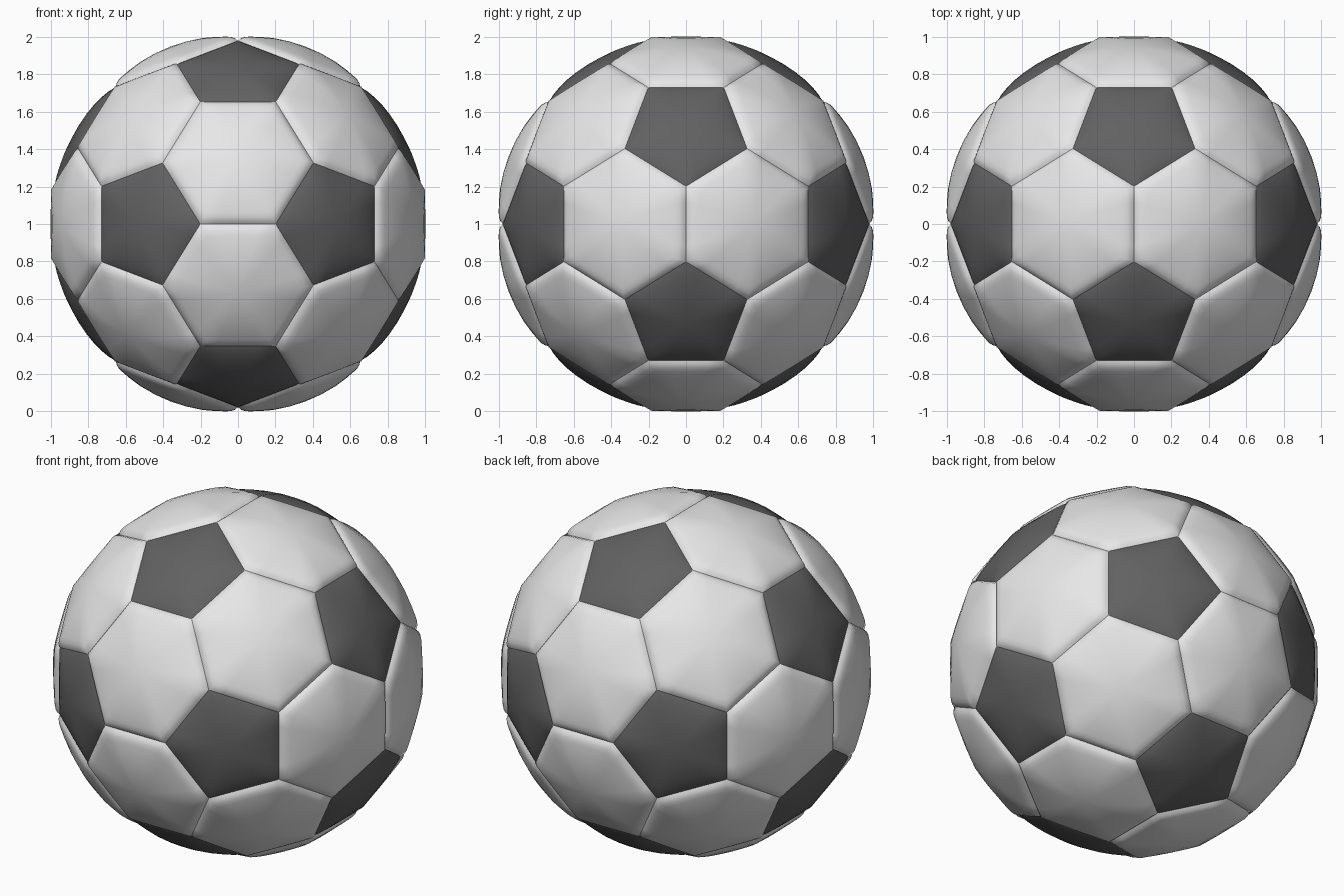
import bpy, bmesh, math
from mathutils import Vector
from itertools import combinations, product

if "Cube" in bpy.data.objects:
    bpy.data.objects.remove(bpy.data.objects["Cube"])

PHI = (1 + math.sqrt(5)) / 2


def cyclic(a, b, c):
    """All sign changes and cyclic rotations of a coordinate triple, as unit directions."""
    pts = set()
    for x, y, z in ((a, b, c), (c, a, b), (b, c, a)):
        for i, j, k in product((1, -1), repeat=3):
            pts.add((x * i + 0.0, y * j + 0.0, z * k + 0.0))
    return [Vector(p).normalized() for p in sorted(pts)]


def material(name, v):
    m = bpy.data.materials.new(name)
    m.diffuse_color = (v, v, v, 1)
    m.use_nodes = True
    m.node_tree.nodes["Principled BSDF"].inputs["Base Color"].default_value = m.diffuse_color
    return m


# panel centres and the 60 seam corners of the ball
pent_axes = cyclic(0, 1, PHI)
hex_axes = cyclic(1 / PHI, 0, PHI) + [Vector(p).normalized() for p in product((1, -1), repeat=3)]
corners = []
for a, b in combinations(pent_axes, 2):
    if a.dot(b) > 0.4:
        corners += [(2 * a + b).normalized(), (a + 2 * b).normalized()]

SEG = 5  # points along each panel side


def add_panel(bm, axis, rings, top):
    """Padded panel: polygon rim on the seams, rings easing to a round dome."""
    d = max(c.dot(axis) for c in corners)
    poly = [c for c in corners if c.dot(axis) > d - 1e-3]
    centre = axis * d
    u = (poly[0] - centre).normalized()
    w = axis.cross(u)
    poly.sort(key=lambda p: math.atan2((p - centre).dot(w), (p - centre).dot(u)))
    n = len(poly)
    rim = [poly[i].lerp(poly[(i + 1) % n], k / SEG) - centre
           for i in range(n) for k in range(SEG)]
    mean = sum(r.length for r in rim) / len(rim)
    loops = []
    for s, h in rings:
        loops.append([bm.verts.new(centre + axis * h +
                                   s * r.lerp(r.normalized() * mean, 1 - s) +
                                   Vector((0, 0, 1))) for r in rim])
    tip = bm.verts.new(centre + axis * top + Vector((0, 0, 1)))
    m = len(rim)
    for lo, hi in zip(loops, loops[1:]):
        for i in range(m):
            j = (i + 1) % m
            bm.faces.new((lo[i], lo[j], hi[j], hi[i]))
    for i in range(m):
        bm.faces.new((loops[-1][i], loops[-1][(i + 1) % m], tip))


def build(name, axes, rings, top, mat):
    bm = bmesh.new()
    for a in axes:
        add_panel(bm, a, rings, top)
    for f in bm.faces:
        f.smooth = True
    me = bpy.data.meshes.new(name)
    bm.to_mesh(me)
    bm.free()
    me.materials.append(mat)
    ob = bpy.data.objects.new(name, me)
    bpy.context.collection.objects.link(ob)
    return ob


# light six-sided panels: rounded rim, then a gentle dome
build("light_hexagon_panels", hex_axes,
      [(1, 0), (0.97, 0.018), (0.92, 0.032), (0.85, 0.043), (0.7, 0.061),
       (0.5, 0.081), (0.25, 0.095)], 0.1, material("light grey", 0.8))

# dark five-sided panels: shallower dome
build("dark_pentagon_panels", pent_axes,
      [(1, 0), (0.95, 0.009), (0.85, 0.022), (0.7, 0.036),
       (0.5, 0.05), (0.25, 0.059)], 0.062, material("dark grey", 0.12))
